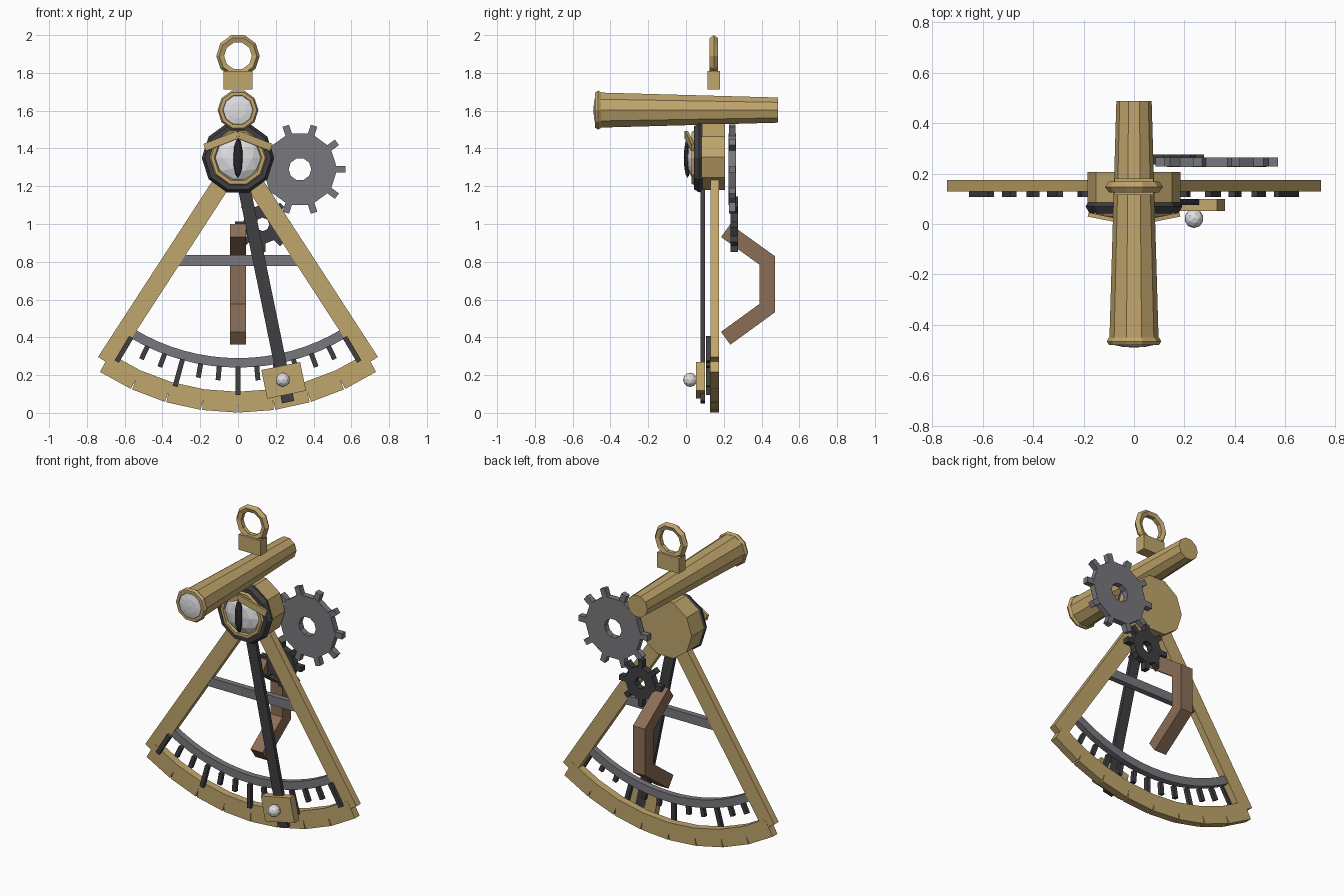
import bpy, bmesh, math
from mathutils import Matrix, Vector

if "Cube" in bpy.data.objects:
    bpy.data.objects.remove(bpy.data.objects["Cube"])

PIVOT = 1.35  # height of the swing centre


def material(name, r, g, b):
    m = bpy.data.materials.new(name)
    m.diffuse_color = (r, g, b, 1)
    m.use_nodes = True
    m.node_tree.nodes["Principled BSDF"].inputs["Base Color"].default_value = m.diffuse_color
    return m


BRASS = material("brass", 0.53, 0.38, 0.15)
DARK = material("dark iron", 0.05, 0.05, 0.056)
GREY = material("grey steel", 0.19, 0.185, 0.205)
SILVER = material("silver glass", 0.75, 0.75, 0.77)
BROWN = material("brown wood", 0.26, 0.155, 0.095)
BLACK = material("pupil black", 0.02, 0.02, 0.024)


def finish(name, mat, bm):
    bmesh.ops.remove_doubles(bm, verts=bm.verts, dist=1e-5)
    bmesh.ops.recalc_face_normals(bm, faces=bm.faces)
    me = bpy.data.meshes.new(name)
    bm.to_mesh(me)
    bm.free()
    me.materials.append(mat)
    ob = bpy.data.objects.new(name, me)
    bpy.context.collection.objects.link(ob)
    return ob


def add_box(bm, centre, size, rot=0.0):
    """Box turned about the y axis."""
    m = Matrix.Translation(centre) @ Matrix.Rotation(rot, 4, 'Y') @ Matrix.Diagonal((*size, 1))
    bmesh.ops.create_cube(bm, size=1, matrix=m)


def add_radial(bm, deg, r0, r1, width, y0, y1, centre=(0, PIVOT)):
    """Box lying along a ray; 0 degrees points straight down."""
    a, r = math.radians(deg), (r0 + r1) / 2
    c = (centre[0] + r * math.sin(a), (y0 + y1) / 2, centre[1] - r * math.cos(a))
    add_box(bm, c, (width, y1 - y0, r1 - r0), -a)


def add_lathe(bm, profile, n, centre, closed=False):
    """Turn (radius, y) points about a y-parallel axis through (x, z)."""
    rings = []
    for r, y in profile:
        rings.append([bm.verts.new((centre[0] + r * math.cos(2 * math.pi * i / n), y,
                                    centre[1] + r * math.sin(2 * math.pi * i / n)))
                      for i in range(n)])
    pairs = list(zip(rings, rings[1:]))
    if closed:
        pairs.append((rings[-1], rings[0]))
    for a, b in pairs:
        for i in range(n):
            j = (i + 1) % n
            bm.faces.new((a[i], a[j], b[j], b[i]))
    if not closed:
        for ring, (r, _) in ((rings[0], profile[0]), (rings[-1], profile[-1])):
            if r > 0:
                bm.faces.new(ring)


def lathe(name, mat, profile, n, centre, closed=False):
    bm = bmesh.new()
    add_lathe(bm, profile, n, centre, closed)
    bmesh.ops.dissolve_degenerate(bm, dist=1e-6, edges=bm.edges)
    return finish(name, mat, bm)


def torus(name, mat, major, minor, y, centre, n=10, k=6):
    prof = [(major + minor * math.cos(2 * math.pi * i / k),
             y + minor * math.sin(2 * math.pi * i / k)) for i in range(k)]
    return lathe(name, mat, prof, n, centre, True)


def ball(name, mat, centre, radii, sub=2):
    bm = bmesh.new()
    m = Matrix.Translation(centre) @ Matrix.Diagonal((*radii, 1))
    bmesh.ops.create_icosphere(bm, subdivisions=sub, radius=1, matrix=m)
    return finish(name, mat, bm)


def sweep(name, mat, path, half):
    """Square bar with mitred bends, path given as (y, z)."""
    bm = bmesh.new()
    pts = [Vector(p) for p in path]
    rings = []
    for i, p in enumerate(pts):
        d0 = (p - pts[i - 1]).normalized() if i else None
        d1 = (pts[i + 1] - p).normalized() if i < len(pts) - 1 else None
        t = ((d0 or d1) + (d1 or d0)).normalized()
        k = half / t.dot(d1 or d0)
        n = Vector((-t.y, t.x)) * k
        rings.append([bm.verts.new((sx * half, p.x + s * n.x, p.y + s * n.y))
                      for sx, s in ((-1, -1), (1, -1), (1, 1), (-1, 1))])
    for a, b in zip(rings, rings[1:]):
        for i in range(4):
            bm.faces.new((a[i], a[(i + 1) % 4], b[(i + 1) % 4], b[i]))
    bm.faces.new(rings[0])
    bm.faces.new(rings[-1])
    return finish(name, mat, bm)


# Outer scale: eight straight blocks that leave small notches outside
bm = bmesh.new()
step = 66 / 8
for i in range(8):
    add_radial(bm, -33 + step * (i + 0.5), 1.235, 1.345, 0.186, 0.128, 0.175)
finish("scale_arc", BRASS, bm)

# Inner grey arc
bm = bmesh.new()
prev = None
for i in range(17):
    a = math.radians(-31 + 62 * i / 16)
    ring = [bm.verts.new((r * math.sin(a), y, PIVOT - r * math.cos(a)))
            for r, y in ((1.06, 0.132), (1.11, 0.132), (1.11, 0.17), (1.06, 0.17))]
    if prev:
        for k in range(4):
            bm.faces.new((prev[k], prev[(k + 1) % 4], ring[(k + 1) % 4], ring[k]))
    if i in (0, 16):
        bm.faces.new(ring)
    prev = ring
finish("inner_arc", GREY, bm)

# Frame legs and cross bar
for side, label in ((-1, "left"), (1, "right")):
    bm = bmesh.new()
    add_radial(bm, side * 33, 0.08, 1.287, 0.095, 0.129, 0.174)
    finish(label + "_leg", BRASS, bm)
bm = bmesh.new()
add_box(bm, (0, 0.152, 0.807), (0.66, 0.036, 0.057))
finish("cross_bar", GREY, bm)

# Scale ticks, every third one long
bm = bmesh.new()
for i in range(-6, 7):
    add_radial(bm, i * 5.13, 1.105, 1.255 if i % 3 == 0 else 1.182, 0.026, 0.107, 0.13)
finish("scale_ticks", DARK, bm)

# Swinging index arm with clamp and knob
ARM = 11.6
bm = bmesh.new()
add_radial(bm, ARM, 0.08, 1.32, 0.066, 0.076, 0.1)
finish("index_arm", DARK, bm)
bm = bmesh.new()
add_radial(bm, ARM, 1.125, 1.28, 0.21, 0.052, 0.1)
finish("arm_clamp", BRASS, bm)
ball("clamp_knob", SILVER, (0.238, 0.022, 0.175), (0.038, 0.038, 0.038))

# Hub drum and the eye on its front
C = (0, PIVOT)
lathe("hub_drum", BRASS, [(0.185, 0.085), (0.185, 0.207)], 10, (0, 1.355))
torus("eye_dark_rim", DARK, 0.16, 0.032, 0.07, C)
torus("eye_brass_rim", BRASS, 0.135, 0.018, 0.045, C)
ball("eye_ball", SILVER, (0, 0.06, PIVOT), (0.13, 0.055, 0.13))
ball("eye_pupil", BLACK, (0, 0.008, PIVOT), (0.025, 0.02, 0.105))
bm = bmesh.new()
for s in (-1, 1):
    a, b = Vector((-0.004 * s, 0.0, 1.475)), Vector((0.175 * s, 0.036, 1.405))
    d = b - a
    m = (Matrix.Translation((a + b) / 2)
         @ d.to_track_quat('X', 'Z').to_matrix().to_4x4()
         @ Matrix.Diagonal((d.length, 0.016, 0.04, 1)))
    bmesh.ops.create_cube(bm, size=1, matrix=m)
finish("eye_brow", BRASS, bm)

# Telescope
T = (0, 1.603)
lathe("telescope_tube", BRASS, [(0.098, -0.475), (0.07, 0.487)], 10, T)
torus("telescope_lip", BRASS, 0.09, 0.018, -0.465, T)
lathe("telescope_lens", SILVER, [(0.08, -0.47), (0.078, -0.48), (0.045, -0.487), (0, -0.49)], 10, T)

# Hanging block and ring
bm = bmesh.new()
add_box(bm, (0, 0.147, 1.761), (0.154, 0.066, 0.097))
finish("hanger_block", BRASS, bm)
torus("hanger_ring", BRASS, 0.092, 0.023, 0.147, (0, 1.89), 10, 5)


# Gears: flat ring plus box teeth
def gear(name, mat, centre, hole, body, tip, teeth, width, y0, y1):
    bm = bmesh.new()
    add_lathe(bm, [(hole, y0), (body, y0), (body, y1), (hole, y1)], teeth, centre, True)
    for i in range(teeth):
        add_radial(bm, 90 + 360 * i / teeth, body * 0.9, tip, width, y0 + 0.001, y1 - 0.001, centre)
    finish(name, mat, bm)


gear("large_gear", GREY, (0.328, 1.29), 0.06, 0.198, 0.242, 10, 0.036, 0.226, 0.264)
gear("small_gear", DARK, (0.13, 0.998), 0.036, 0.108, 0.147, 8, 0.032, 0.235, 0.276)

# Rear grip
sweep("rear_grip", BROWN, [(0.21, 0.965), (0.43, 0.807), (0.43, 0.555), (0.21, 0.395)], 0.042)
